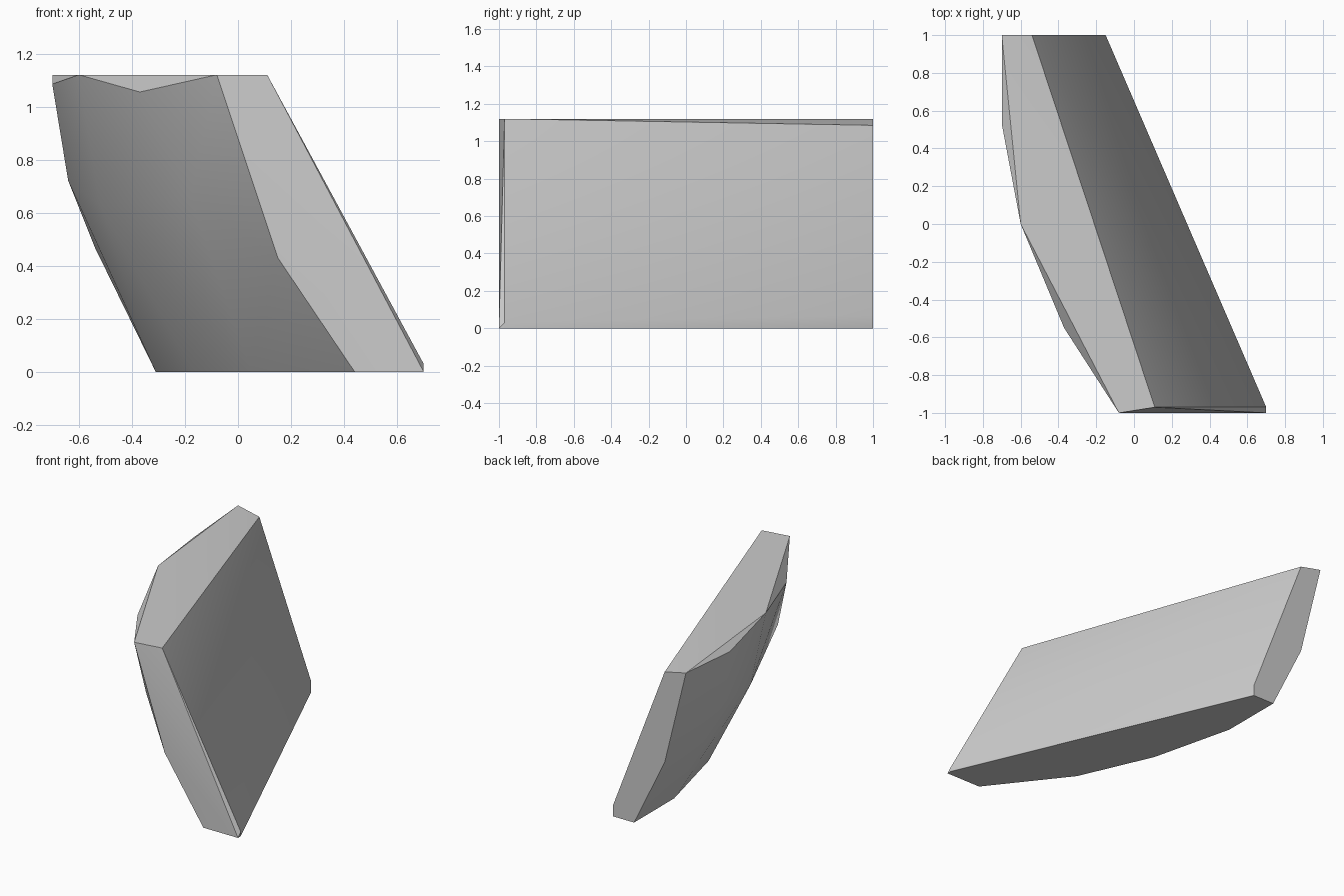
import bpy
import bmesh
import math
from mathutils import Vector

default_cube = bpy.data.objects.get("Cube")
if default_cube:
    bpy.data.objects.remove(default_cube, do_unlink=True)


def make_material(name, color):
    material = bpy.data.materials.new(name)
    material.use_nodes = True
    material.diffuse_color = color
    shader = material.node_tree.nodes["Principled BSDF"]
    shader.inputs["Base Color"].default_value = color
    return material


def build_convex_part(name, outlines, material):
    """Wrap a convex skin around the given outlines and smooth its soft edges."""
    mesh = bpy.data.meshes.new(name)
    part = bpy.data.objects.new(name, mesh)
    bpy.context.collection.objects.link(part)

    bm = bmesh.new()
    for outline in outlines:
        for point in outline:
            bm.verts.new(Vector(point))
    hull = bmesh.ops.convex_hull(bm, input=bm.verts[:], use_existing_faces=False)
    leftovers = set(hull["geom_interior"]) | set(hull["geom_unused"])
    loose = [item for item in leftovers if isinstance(item, bmesh.types.BMVert)]
    if loose:
        bmesh.ops.delete(bm, geom=loose, context="VERTS")
    bmesh.ops.recalc_face_normals(bm, faces=bm.faces[:])
    bm.to_mesh(mesh)
    bm.free()

    mesh.materials.append(material)
    bpy.ops.object.select_all(action="DESELECT")
    part.select_set(True)
    bpy.context.view_layer.objects.active = part
    bpy.ops.object.shade_smooth_by_angle(angle=math.radians(30))
    return part


HEIGHT = 1.12

# Curved outer side: lower rim, bulging middle and chipped upper rim
lower_rim = [(0.44, -1, 0), (0.05, -0.5, 0), (-0.17, 0, 0),
             (-0.31, 0.57, 0), (-0.31, 1, 0)]
middle_bulge = [(0.15, -1, 0.43), (-0.18, -0.73, 0.65), (-0.52, 0.05, 0.63),
                (-0.64, 0.5, 0.72), (-0.54, 1, 0.47)]
upper_rim = [(-0.08, -1, HEIGHT), (-0.37, -0.55, 1.055), (-0.6, 0, HEIGHT),
             (-0.7, 0.53, 1.085), (-0.7, 1, HEIGHT)]

# Flat sloping inner side with its narrow bottom lip
inner_slope = [(0.11, -0.97, HEIGHT), (-0.54, 1, 1.085),
               (0.7, -0.97, 0.03), (-0.15, 1, 0.07)]
inner_lip = [(0.7, -1, 0), (0.7, -0.97, 0), (-0.15, 1, 0)]

grey = make_material("plain grey", (0.6, 0.6, 0.6, 1))
build_convex_part("shell_fragment",
                  [lower_rim, middle_bulge, upper_rim, inner_slope, inner_lip],
                  grey)
